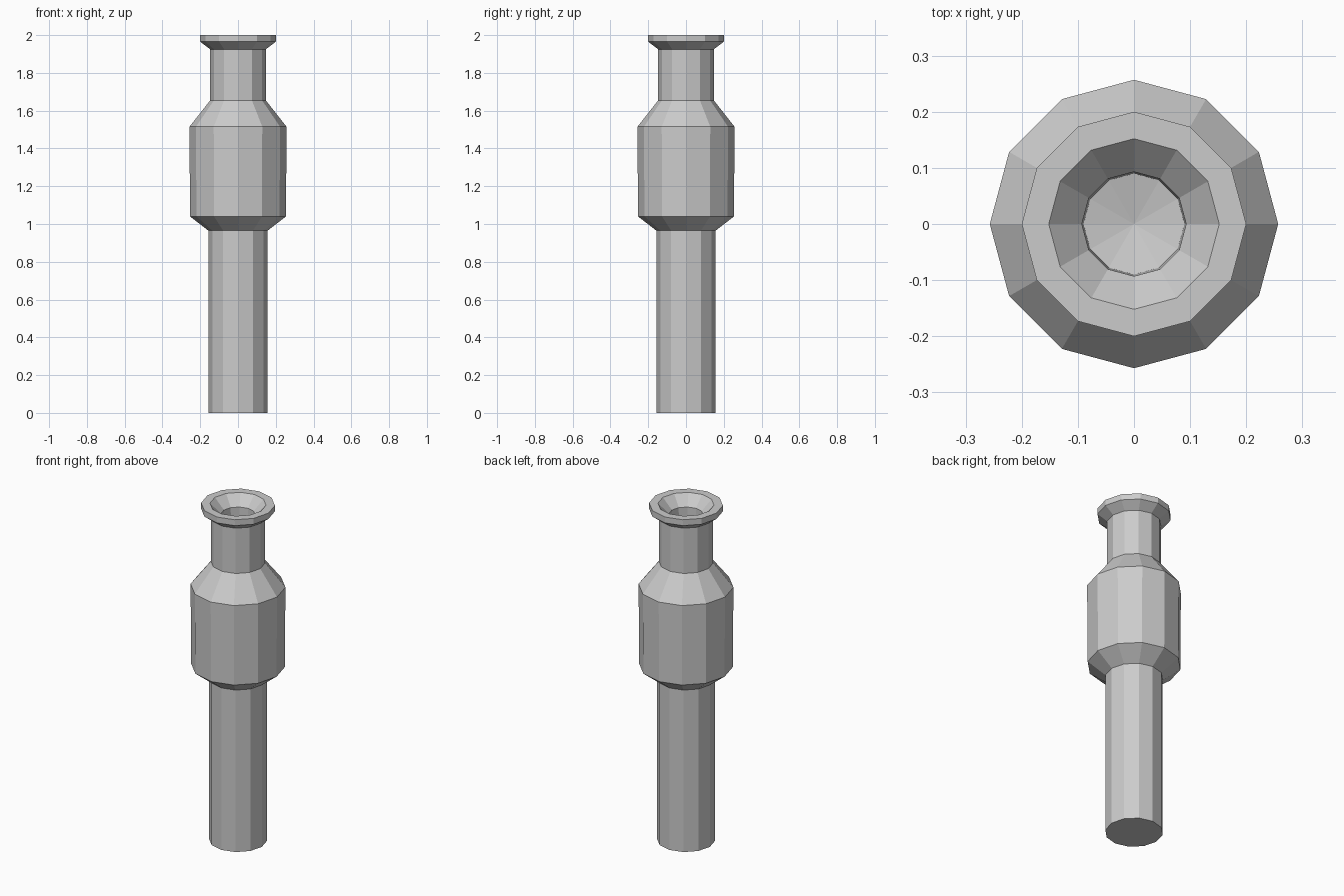
import bpy, bmesh
from math import cos, sin, pi

if "Cube" in bpy.data.objects:
    bpy.data.objects.remove(bpy.data.objects["Cube"])

SIDES = 12


def lathe(name, profile):
    """Spin (radius, z) points round z; radius 0 makes a centre point."""
    bm = bmesh.new()
    rings = []
    for r, z in profile:
        n = SIDES if r else 1
        rings.append([bm.verts.new((r * cos(2 * pi * i / SIDES),
                                    r * sin(2 * pi * i / SIDES), z)) for i in range(n)])
    for a, b in zip(rings, rings[1:]):
        for i in range(SIDES):
            j = (i + 1) % SIDES
            quad = [a[i % len(a)], a[j % len(a)], b[j % len(b)], b[i % len(b)]]
            bm.faces.new(list(dict.fromkeys(quad)))
    bmesh.ops.recalc_face_normals(bm, faces=bm.faces)
    mesh = bpy.data.meshes.new(name)
    bm.to_mesh(mesh)
    bm.free()
    obj = bpy.data.objects.new(name, mesh)
    bpy.context.collection.objects.link(obj)
    return obj


lathe("flared_tube_body", [
    (0, 0), (0.157, 0), (0.157, 0.965),       # lower stem
    (0.254, 1.04), (0.257, 1.515),            # wide barrel
    (0.147, 1.655), (0.147, 1.925),           # shoulder and neck
    (0.2, 1.965), (0.2, 2.0), (0.152, 2.0),   # lip
    (0.093, 1.94), (0.09, 1.70), (0, 1.68),   # funnel and bore
])
